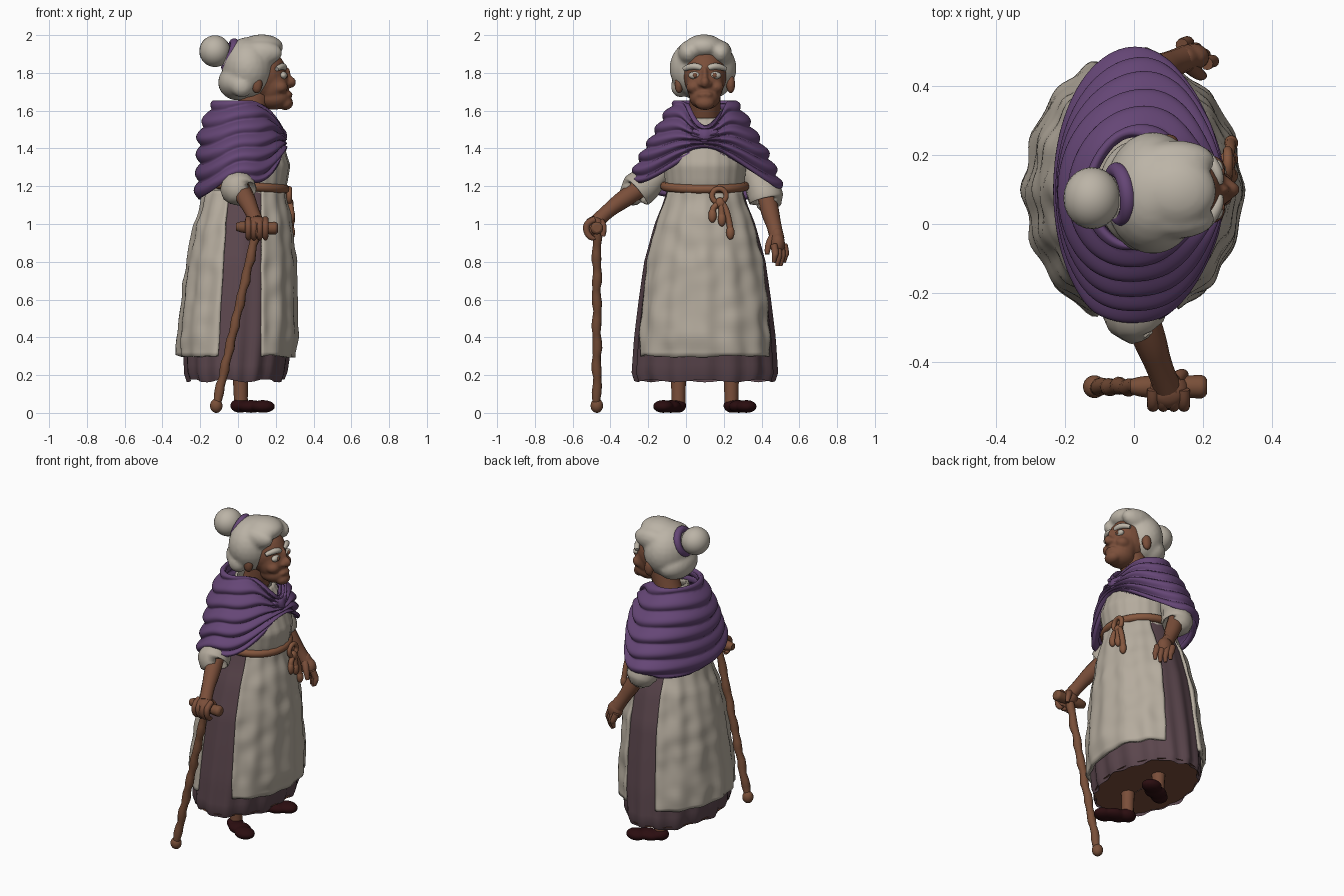
import bpy, bmesh, math
from math import sin, cos, pi, acos
from mathutils import Vector, Matrix, noise

if "Cube" in bpy.data.objects:
    bpy.data.objects.remove(bpy.data.objects["Cube"])

MID = 0.1  # body centre line in y


def material(name, *rgb):
    m = bpy.data.materials.new(name)
    m.use_nodes = True
    m.diffuse_color = (*rgb, 1)
    m.node_tree.nodes["Principled BSDF"].inputs["Base Color"].default_value = (*rgb, 1)
    return m


CREAM = material("cream_cloth", .46, .41, .34)
HAIR = material("grey_hair", .5, .455, .385)
PURPLE = material("purple_shawl_cloth", .13, .061, .18)
SKIN = material("brown_skin", .195, .077, .042)
SKIRT = material("plum_skirt_cloth", .104, .061, .074)
WOOD = material("cane_wood", .19, .078, .04)
BELT = material("belt_leather", .235, .095, .048)
SHOE = material("dark_shoe_leather", .024, .004, .005)


def add(name, mesh, mat):
    ob = bpy.data.objects.new(name, mesh)
    bpy.context.collection.objects.link(ob)
    mesh.materials.append(mat)
    return ob


def surface(name, f, nu, nv, mat, closed=True, thick=0):
    """Grid swept by f(u, v); u runs counter-clockwise, v runs upward."""
    bm = bmesh.new()
    rows = [[bm.verts.new(f(i / nu, j / nv)) for i in range(nu + (not closed))]
            for j in range(nv + 1)]
    for lo, hi in zip(rows, rows[1:]):
        for i in range(nu):
            k = (i + 1) % len(lo)
            bm.faces.new((lo[i], lo[k], hi[k], hi[i]))
    me = bpy.data.meshes.new(name)
    bm.to_mesh(me)
    bm.free()
    me.shade_smooth()
    ob = add(name, me, mat)
    if thick:
        mod = ob.modifiers.new("thickness", "SOLIDIFY")
        mod.thickness = thick
        mod.offset = -1
    return ob


def tube(name, pts, mat, smooth=True, cyclic=False):
    """Round tube through (x, y, z, radius) points."""
    cu = bpy.data.curves.new(name, "CURVE")
    cu.dimensions = "3D"
    cu.bevel_depth = 1
    cu.bevel_resolution = 4
    cu.use_fill_caps = True
    sp = cu.splines.new("NURBS" if smooth else "POLY")
    sp.points.add(len(pts) - 1)
    for p, (x, y, z, r) in zip(sp.points, pts):
        p.co = (x, y, z, 1)
        p.radius = r
    sp.order_u = 3
    sp.use_endpoint_u = not cyclic
    sp.use_cyclic_u = cyclic
    sp.resolution_u = 5
    tmp = bpy.data.objects.new(name + "_path", cu)
    bpy.context.collection.objects.link(tmp)
    me = bpy.data.meshes.new_from_object(tmp.evaluated_get(bpy.context.evaluated_depsgraph_get()))
    bpy.data.objects.remove(tmp)
    me.name = name
    me.materials.clear()
    me.shade_smooth()
    return add(name, me, mat)


def blob(name, parts, mat, voxel=.01, merge=True):
    """Ellipsoids (centre, radii) melted into one smooth form."""
    bm = bmesh.new()
    for c, r in parts:
        bmesh.ops.create_uvsphere(bm, u_segments=24, v_segments=14, radius=1,
                                  matrix=Matrix.LocRotScale(Vector(c), None, Vector(r)))
    me = bpy.data.meshes.new(name)
    bm.to_mesh(me)
    bm.free()
    me.shade_smooth()
    ob = add(name, me, mat)
    if merge:
        mod = ob.modifiers.new("melt", "REMESH")
        mod.mode = "VOXEL"
        mod.voxel_size = voxel
        mod.use_smooth_shade = True
        mod = ob.modifiers.new("soften", "SMOOTH")
        mod.iterations = 4
    return ob


def ring(table, z):
    """Interpolated (centre x, radius x, radius y) at height z."""
    z = min(max(z, table[0][0]), table[-1][0])
    for a, b in zip(table, table[1:]):
        if z <= b[0]:
            t = (z - a[0]) / (b[0] - a[0])
            return [p + (q - p) * t for p, q in zip(a[1:], b[1:])]


def around(table, a, z, out=0):
    cx, rx, ry = ring(table, z)
    return Vector((cx + (rx + out) * cos(a), MID + (ry + out) * sin(a), z))


# Skirt, its underside and the two apron panels
GOWN = [(.17, -.012, .25, .365), (.2, -.012, .264, .38), (.4, -.002, .285, .368),
        (.6, .008, .275, .345), (.8, .017, .262, .318), (1.0, .028, .236, .265),
        (1.1, .035, .21, .225), (1.18, .04, .196, .2)]


def skirt(u, v):
    a, z = u * 2 * pi, .17 + 1.01 * v
    p = around(GOWN, a, z, .009 * cos(16 * a) * (1 - v))
    return p + Vector((0, 0, .008 * cos(7 * a) * (1 - v) ** 8))


surface("skirt", skirt, 96, 24, SKIRT)
surface("skirt_underside", lambda u, v: around(GOWN, -u * 2 * pi, .185, -.256 * (1 - v)), 48, 3, SKIN)


def apron(side):
    def f(u, v):
        z = .3 + .88 * v
        cx, rx, ry = ring(GOWN, z)
        edge = .12 if side > 0 else -.1 + .05 * v
        half = acos(side * (edge - cx) / rx)
        a = (0 if side > 0 else pi) + (2 * u - 1) * half
        bulge = .012 + (.024 - .017 * v) * max(sin(pi * u), 0) ** .5
        p = around(GOWN, a, z, bulge + .006 * cos(16 * a) * (1 - .4 * v))
        n = noise.noise(p * 11) * .01
        return p + Vector((cos(a) * n, sin(a) * n, n if v < .01 else 0))
    return f


surface("apron_front", apron(1), 48, 40, CREAM, closed=False, thick=.02)
surface("apron_back", apron(-1), 48, 40, CREAM, closed=False, thick=.02)

# Bodice with a collar that dips at the throat
BODICE = [(1.14, .04, .195, .2), (1.22, .055, .205, .21), (1.31, .06, .215, .22),
          (1.42, .05, .19, .21), (1.5, .045, .15, .17), (1.56, .045, .115, .125), (1.62, .04, .1, .11)]


def bodice(u, v):
    a = u * 2 * pi
    return around(BODICE, a, 1.14 + (.45 - .03 * cos(a)) * v, .002 * cos(22 * a))


surface("bodice", bodice, 88, 24, CREAM, thick=.012)

# Shawl in puffed folds, knotted short at the front and lifted over the right arm
CAPE = [(1.12, -.005, .215, .41), (1.22, .002, .223, .4), (1.28, .012, .225, .377),
        (1.38, .02, .23, .33), (1.45, .018, .228, .287), (1.5, .015, .215, .258),
        (1.55, .015, .195, .23), (1.6, .012, .168, .2), (1.64, .002, .137, .172), (1.66, 0, .112, .145)]


def shawl(u, v):
    a = u * 2 * pi
    c, s = cos(a), sin(a)
    bottom = 1.18 + (.22 * c ** 3 if c > 0 else -.05 * c * c) + .07 * max(-s, 0) ** 6
    top = 1.655 - .15 * max(c, 0) ** 9
    z = bottom + (top - bottom) * v
    fold = .028 * abs(sin(pi * 5.5 * v + .6 * sin(2 * a) + .3 * s)) - .014
    return around(CAPE, a, z, fold)


surface("shawl", shawl, 96, 66, PURPLE, thick=.025)
blob("shawl_knot", [((.237, MID, 1.465), (.024, .036, .042)), ((.222, .135, 1.48), (.026, .045, .03)),
                    ((.222, .065, 1.48), (.026, .045, .03))], PURPLE)

# Belt, loop and hanging cords
tube("belt", [(*around(GOWN, i * pi / 12, 1.2 - .015 * cos(i * pi / 12), .014), .024)
              for i in range(24)], BELT, cyclic=True)
tube("belt_loop", [(.272, .175 + .04 * cos(i * pi / 4), 1.15 + .04 * sin(i * pi / 4), .014)
                   for i in range(8)], BELT, cyclic=True)
blob("belt_knot", [((.27, .18, 1.11), (.024, .03, .03))], BELT, merge=False)
for n, (y, end) in enumerate([(.14, 1.02), (.19, 1.0), (.235, .93)]):
    tube(f"belt_cord_{n}", [(.265, .18, 1.12, .016), (.278, (y + .18) / 2, 1.1, .016),
                            (.28, y, end + .06, .016), (.282, y, end + .02, .018)], BELT)
    blob(f"cord_tassel_{n}", [((.282, y, end + .025), (.02, .022, .038))], BELT, merge=False)

# Neck, head and features
tube("neck", [(.03, MID, 1.5, .085), (.07, MID, 1.6, .078), (.11, MID, 1.72, .085)], SKIN)
head = [((.13, MID, 1.79), (.128, .115, .14)), ((.18, MID, 1.74), (.09, .1, .11)),
        ((.19, MID, 1.67), (.09, .083, .065)), ((.25, MID, 1.64), (.042, .052, .037)),
        ((.279, MID, 1.75), (.028, .024, .03)), ((.255, MID, 1.785), (.025, .016, .05)),
        ((.265, MID, 1.685), (.024, .042, .018))]
for s in (-1, 1):
    head += [((.22, MID + s * .06, 1.725), (.045, .04, .035)),
             ((.265, MID + s * .022, 1.742), (.02, .016, .016)),
             ((.1, MID + s * .137, 1.74), (.03, .024, .05))]
    side = "left" if s > 0 else "right"
    blob(side + "_eye", [((.24, MID + s * .054, 1.787), (.02, .033, .02))], HAIR, merge=False)
    blob(side + "_iris", [((.256, MID + s * .052, 1.787), (.008, .011, .013))], SKIN, merge=False)
    tube(side + "_eyebrow", [(.245, MID + s * .02, 1.825, .014), (.245, MID + s * .058, 1.846, .022),
                             (.205, MID + s * .11, 1.82, .012)], HAIR)
blob("head", head, SKIN, voxel=.008)

# Hair swept up off the forehead, bun and hair tie
HY = .09
hair = [((.055, HY, 1.825), (.14, .178, .165)), ((.0, HY, 1.75), (.106, .152, .096)),
        ((.125, MID - .005, 1.938), (.115, .105, .066)), ((.02, HY - .12, 1.73), (.06, .05, .06))]
hair += [((.12, MID + s * .085, 1.905), (.115, .058, .066)) for s in (-1, 1)]
blob("hair", hair, HAIR, voxel=.012)
blob("hair_bun", [((-.122, .075, 1.915), (.083, .09, .084))], HAIR, merge=False)
axis = Vector((.9, .12, -.3)).to_track_quat("Z", "Y")
tie = [Vector((-.042, .085, 1.893)) + axis @ Vector((.074 * cos(i * pi / 6), .074 * sin(i * pi / 6), 0))
       for i in range(12)]
tube("hair_tie", [(*p, .023) for p in tie], PURPLE, cyclic=True)

# Sleeves with rolled cuffs, and forearms
tube("right_sleeve", [(-.01, -.06, 1.36, .06), (-.01, -.15, 1.265, .065), (0, -.215, 1.205, .09),
                      (.002, -.25, 1.185, .098), (.006, -.275, 1.165, .09), (.008, -.265, 1.17, .05)], CREAM)
tube("left_sleeve", [(-.01, .27, 1.38, .06), (0, .36, 1.26, .07), (.012, .4, 1.19, .088),
                     (.02, .42, 1.15, .096), (.025, .43, 1.115, .09), (.025, .425, 1.125, .05)], CREAM)
tube("right_forearm", [(0, -.21, 1.21, .05), (.04, -.32, 1.14, .052), (.075, -.42, 1.065, .036),
                       (.095, -.47, 1.015, .04)], SKIN)
tube("left_forearm", [(.02, .42, 1.18, .05), (.075, .445, 1.06, .05), (.12, .47, .98, .036),
                      (.155, .482, .92, .04)], SKIN)

# Right hand closed over the cane handle
blob("right_palm", [((.1, -.482, .995), (.06, .056, .048)), ((.1, -.51, .97), (.055, .03, .045))], SKIN)
for i in range(4):
    x = .055 + .03 * i
    tube(f"right_finger_{i}", [(x, -.48, 1.025, .017), (x, -.525, 1.01, .018), (x, -.53, .96, .017),
                               (x, -.5, .92, .015), (x, -.48, .925, .008)], SKIN)
tube("right_thumb", [(.12, -.45, 1.01, .02), (.145, -.43, .985, .019), (.145, -.44, .935, .012)], SKIN)

# Left hand hanging open
blob("left_palm", [((.17, .485, .895), (.05, .04, .058)), ((.15, .48, .94), (.035, .035, .045))], SKIN)
for i in range(4):
    o = (i - 1.5) * .03
    x, y, drop = .175 + o * .8, .492 - o * .6, .018 * abs(i - 1.5)
    tube(f"left_finger_{i}", [(x, y, .89, .019), (x + .015, y + .01, .845, .019),
                              (x + .022, y + .005, .805 + drop, .016), (x + .015, y, .77 + drop, .01)], SKIN)
tube("left_thumb", [(.16, .46, .93, .022), (.19, .43, .89, .02), (.2, .43, .84, .012)], SKIN)

# Gnarled cane
TOP, TIP = Vector((.1, -.472, .97)), Vector((-.118, -.472, .03))
tube("cane_shaft", [(*(TOP.lerp(TIP, i / 24) + Vector((.003 * sin(i * 2), .003 * sin(i * 1.3), 0))),
                     .024 + .003 * sin(i * 2.1)) for i in range(25)], WOOD, smooth=False)
blob("cane_tip", [((-.115, -.472, .038), (.033, .033, .038))], WOOD, merge=False)
tube("cane_handle", [(-.01, -.472, .985, .02), (.02, -.472, .985, .034), (.1, -.472, .98, .028),
                     (.18, -.472, .978, .034), (.205, -.472, .978, .034), (.212, -.472, .978, .02)], WOOD)

# Legs and shoes, mirrored about the body centre
for s, side in ((-1, "right"), (1, "left")):
    leg = MID + s * .14
    tube(side + "_leg", [(.015, leg, .04, .037), (.015, leg, .12, .035), (.01, leg, .3, .048)], SKIN)
    blob(side + "_shoe", [((.012, leg + s * .005, .038), (.054, .047, .038)),
                          ((.07, leg + s * .04, .034), (.075, .054, .034)),
                          ((.132, leg + s * .08, .034), (.065, .055, .034))], SHOE, voxel=.008)
